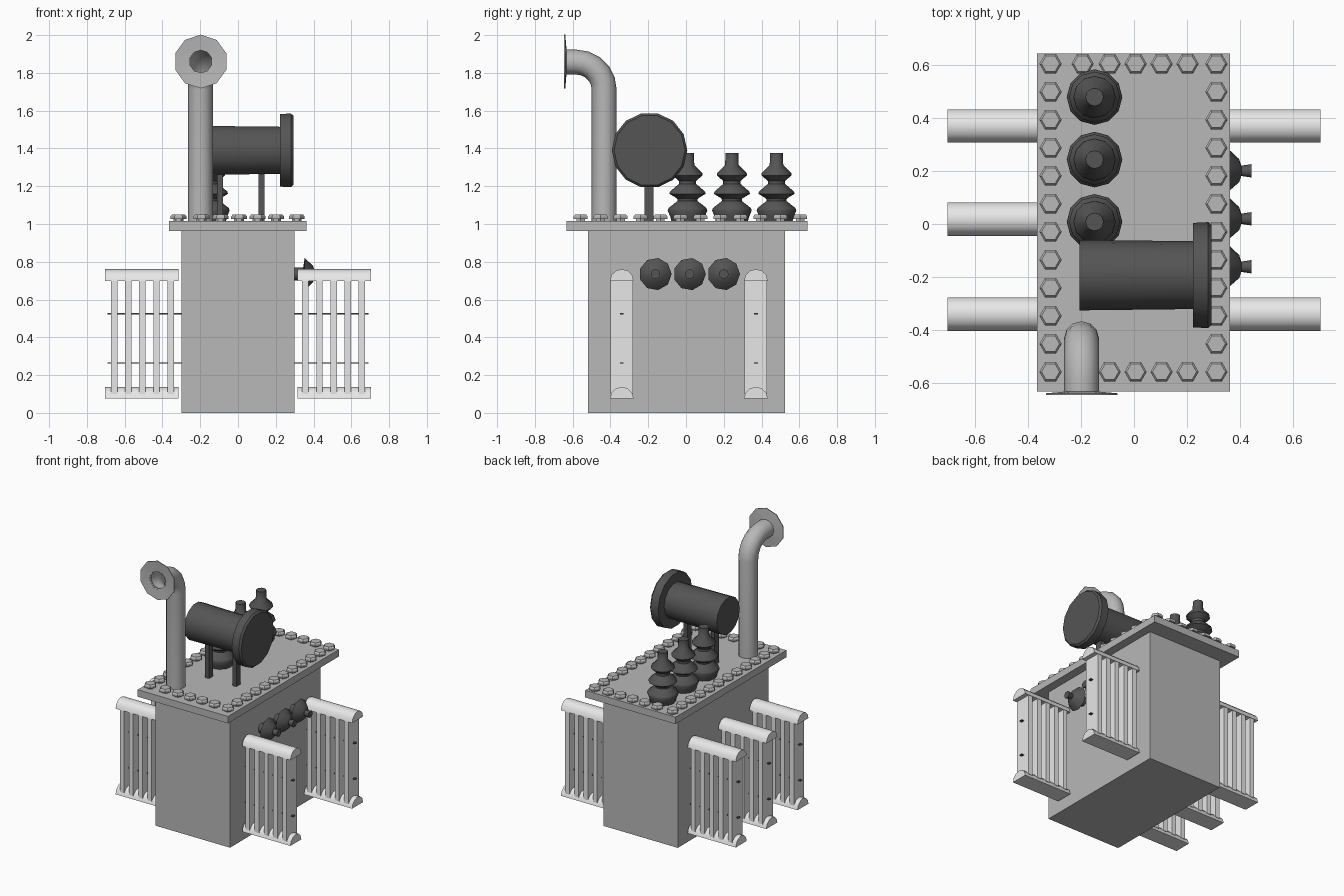
import bpy, bmesh, math
from mathutils import Matrix, Vector

if "Cube" in bpy.data.objects:
    bpy.data.objects.remove(bpy.data.objects["Cube"])


def material(name, v):
    m = bpy.data.materials.new(name)
    m.diffuse_color = (v, v, v, 1)
    m.use_nodes = True
    m.node_tree.nodes["Principled BSDF"].inputs["Base Color"].default_value = m.diffuse_color
    return m


GREY = material("mid grey paint", 0.48)
LIGHT = material("light grey radiator", 0.8)
DARK = material("dark grey", 0.09)


def finish(bm, name, mat, smooth=None):
    bmesh.ops.recalc_face_normals(bm, faces=bm.faces)
    me = bpy.data.meshes.new(name)
    bm.to_mesh(me)
    bm.free()
    me.materials.append(mat)
    ob = bpy.data.objects.new(name, me)
    bpy.context.collection.objects.link(ob)
    if smooth:
        bpy.ops.object.select_all(action='DESELECT')
        ob.select_set(True)
        bpy.context.view_layer.objects.active = ob
        bpy.ops.object.shade_smooth_by_angle(angle=math.radians(smooth))
    return ob


def add_box(bm, x0, x1, y0, y1, z0, z1):
    size = Matrix.Diagonal((x1 - x0, y1 - y0, z1 - z0, 1))
    centre = Matrix.Translation(((x0 + x1) / 2, (y0 + y1) / 2, (z0 + z1) / 2))
    bmesh.ops.create_cube(bm, size=1, matrix=centre @ size)


def box(name, mat, *dims):
    bm = bmesh.new()
    add_box(bm, *dims)
    return finish(bm, name, mat)


def skin(bm, rings, caps=True):
    """Bridge successive closed rings of points."""
    vs = [[bm.verts.new(p) for p in r] for r in rings]
    n = len(vs[0])
    for a, b in zip(vs, vs[1:]):
        for i in range(n):
            j = (i + 1) % n
            bm.faces.new((a[i], a[j], b[j], b[i]))
    if caps:
        bm.faces.new(vs[0])
        bm.faces.new(vs[-1])


def add_lathe(bm, profile, loc, sides, axis='Z', caps=True, turn=0.0):
    """Spin (radius, height) points about an axis through loc."""
    rings = []
    for r, h in profile:
        ring = []
        for i in range(sides):
            a = 2 * math.pi * i / sides + turn
            u, v = r * math.cos(a), r * math.sin(a)
            p = {'Z': (u, v, h), 'X': (h, u, v), 'Y': (u, h, v)}[axis]
            ring.append(Vector(p) + Vector(loc))
        rings.append(ring)
    skin(bm, rings, caps)


# Tank and lid
box("tank", GREY, -0.30, 0.30, -0.52, 0.523, 0, 0.966)
box("lid", GREY, -0.366, 0.362, -0.632, 0.643, 0.964, 1.015)

# Hexagonal bolts round the lid edge
ys = [-0.558 + i * 0.1057 for i in range(12)]
spots = [(x, y) for x in (-0.315, 0.311) for y in ys]
spots += [(x, y) for x in (-0.194, -0.092, 0.006, 0.104, 0.202) for y in (ys[0], ys[-1])]
bm = bmesh.new()
for x, y in spots:
    add_lathe(bm, [(0.026, 1.01), (0.026, 1.026), (0.042, 1.026), (0.042, 1.04), (0.034, 1.05)],
              (x, y, 0), 6)
finish(bm, "lid_bolts", GREY)

# Tall insulators on the lid
SHEDS = [(0.085, 1.014), (0.09, 1.035), (0.105, 1.072), (0.1, 1.085), (0.052, 1.122),
         (0.055, 1.135), (0.096, 1.16), (0.092, 1.172), (0.046, 1.212), (0.046, 1.228),
         (0.08, 1.258), (0.078, 1.27), (0.036, 1.312), (0.034, 1.375)]
for k, y in enumerate((0.008, 0.243, 0.479)):
    bm = bmesh.new()
    add_lathe(bm, SHEDS, (-0.149, y, 0), 12)
    finish(bm, f"top_insulator_{k + 1}", DARK, 45)

# Small insulators on the right wall
for k, y in enumerate((-0.162, 0.019, 0.2)):
    bm = bmesh.new()
    add_lathe(bm, [(0.035, 0.29), (0.035, 0.345), (0.086, 0.353), (0.045, 0.397),
                   (0.02, 0.405), (0.026, 0.443)], (0, y, 0.735), 9, 'X')
    finish(bm, f"side_insulator_{k + 1}", DARK, 50)

# Oil reservoir drum with its wide end cap, on two legs
bm = bmesh.new()
add_lathe(bm, [(0.133, -0.205), (0.128, 0.222), (0.197, 0.222), (0.2, 0.28), (0.188, 0.293)],
          (0, -0.193, 1.39), 14, 'X')
finish(bm, "oil_drum", DARK, 40)
for k, x in enumerate((-0.095, 0.125)):
    box(f"drum_leg_{k + 1}", DARK, x - 0.016, x + 0.016, -0.221, -0.172, 1.01, 1.3)

# Vent pipe: straight rise, quarter bend towards the front, open mouth
R, BEND = 0.066, 0.147
path = [(-0.433, 1.01, 0.0)]
for i in range(6):
    t = math.pi / 2 * i / 5
    path.append((-0.58 + BEND * math.cos(t), 1.71 + BEND * math.sin(t), t))
path.append((-0.64, 1.857, math.pi / 2))
rings = []
for y, z, t in path:
    ring = []
    for i in range(12):
        a = 2 * math.pi * i / 12
        s = R * math.sin(a)
        ring.append((-0.198 + R * math.cos(a), y + s * math.cos(t), z + s * math.sin(t)))
    rings.append(ring)
bm = bmesh.new()
skin(bm, rings, caps=False)
finish(bm, "vent_pipe", GREY, 40)

# Thin flange round the pipe mouth
bm = bmesh.new()
add_lathe(bm, [(0.06, -0.632), (0.06, -0.638), (0.142, -0.645), (0.142, -0.639), (0.06, -0.632)],
          (-0.197, 0, 1.86), 10, 'Y', caps=False, turn=math.pi / 2)
bmesh.ops.remove_doubles(bm, verts=bm.verts, dist=1e-5)
finish(bm, "vent_flange", GREY, 40)


# Radiators: half-round headers, upright fins and thin tie rods
def radiator(name, side, y):
    bm = bmesh.new()
    for z in (0.076, 0.699):
        rings = []
        for x in (0.316, 0.704):
            rings.append([(side * x, y + 0.063 * math.cos(math.pi * i / 6),
                           z + 0.062 * math.sin(math.pi * i / 6)) for i in range(7)])
        skin(bm, rings)
    finish(bm, name + "_headers", LIGHT, 40)
    bm = bmesh.new()
    for i in range(5):
        x = side * (0.357 + i * 0.0745)
        add_box(bm, x - 0.017, x + 0.017, y - 0.06, y + 0.06, 0.1, 0.705)
    finish(bm, name + "_fins", LIGHT)
    bm = bmesh.new()
    a, b = sorted((side * 0.29, side * 0.692))
    for z in (0.265, 0.525):
        add_box(bm, a, b, y - 0.01, y + 0.01, z - 0.003, z + 0.003)
    finish(bm, name + "_rods", DARK)


for side, label, rows in ((1, "right", (-0.34, 0.37)), (-1, "left", (-0.34, 0.018, 0.37))):
    for k, y in enumerate(rows):
        radiator(f"{label}_radiator_{k + 1}", side, y)
